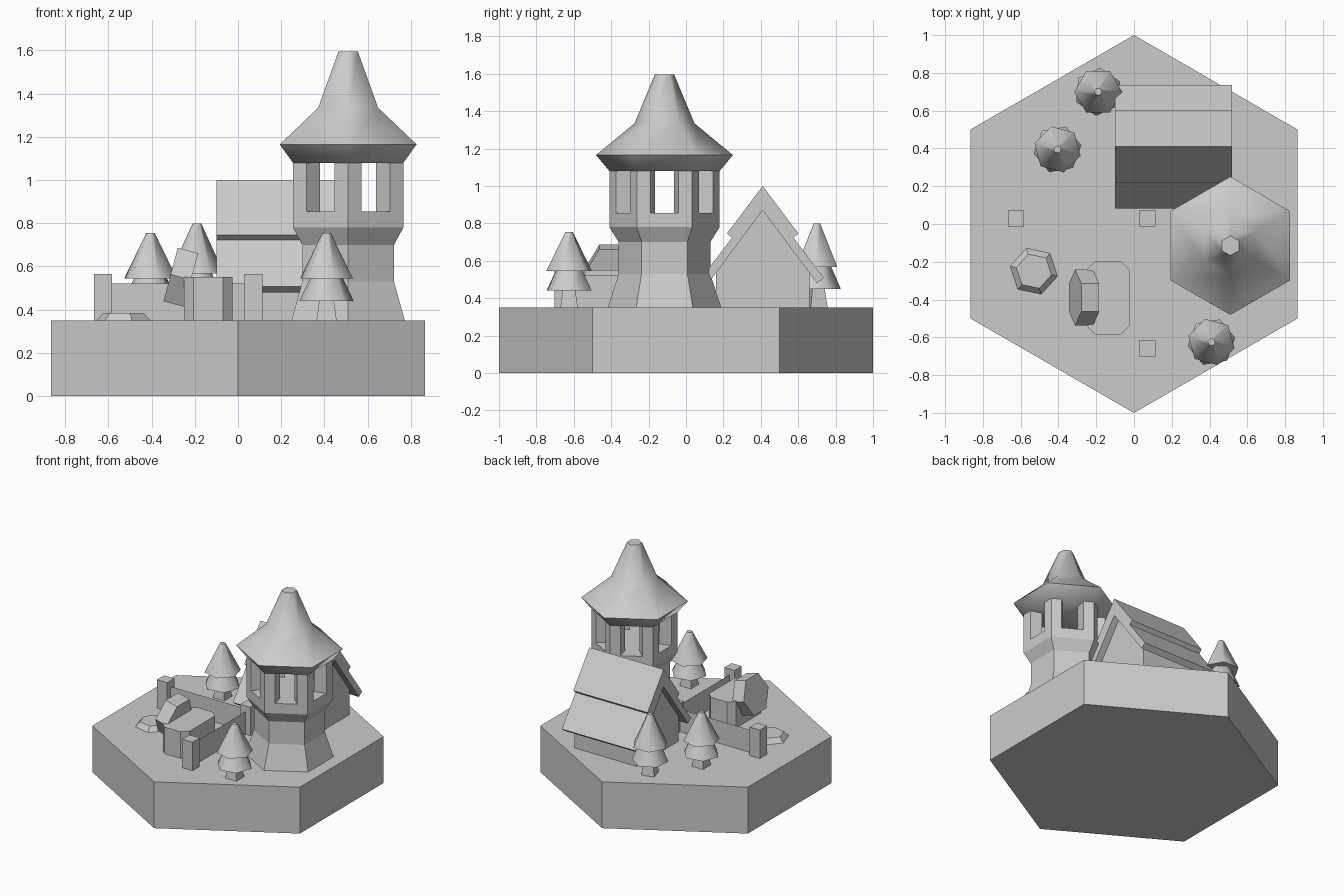
import bpy, bmesh
from math import sin, cos, radians, atan2, pi
from mathutils import Vector

if "Cube" in bpy.data.objects:
    bpy.data.objects.remove(bpy.data.objects["Cube"])


def finish(name, bm, smooth=0):
    bmesh.ops.recalc_face_normals(bm, faces=bm.faces)
    mesh = bpy.data.meshes.new(name)
    bm.to_mesh(mesh)
    bm.free()
    ob = bpy.data.objects.new(name, mesh)
    bpy.context.collection.objects.link(ob)
    if smooth:
        bpy.ops.object.select_all(action='DESELECT')
        ob.select_set(True)
        bpy.context.view_layer.objects.active = ob
        bpy.ops.object.shade_smooth_by_angle(angle=radians(smooth))
    return ob


def lathe(name, profile, x=0, y=0, rot=90, sides=6, smooth=0):
    """Stack of polygon rings (radius, z), capped at both ends."""
    bm = bmesh.new()
    rings = []
    for r, z in profile:
        angles = [radians(rot) + 2 * pi * i / sides for i in range(sides)]
        rings.append([bm.verts.new((x + r * cos(a), y + r * sin(a), z)) for a in angles])
    for a, b in zip(rings, rings[1:]):
        for i in range(sides):
            j = (i + 1) % sides
            bm.faces.new((a[i], a[j], b[j], b[i]))
    bm.faces.new(rings[0])
    bm.faces.new(rings[-1])
    return finish(name, bm, smooth)


def prism(name, points, depth):
    """Extrude a 3D polygon along a vector."""
    bm = bmesh.new()
    face = bm.faces.new([bm.verts.new(p) for p in points])
    out = bmesh.ops.extrude_face_region(bm, geom=[face], use_keep_orig=True)
    new = [v for v in out['geom'] if isinstance(v, bmesh.types.BMVert)]
    bmesh.ops.translate(bm, vec=Vector(depth), verts=new)
    return finish(name, bm)


G = 0.35  # ground level

# Hexagonal ground tile
lathe("ground_tile", [(1, 0), (1, G)])

# Tower: flared shaft, corner posts around an open lookout, two-slope roof
TX, TY, R = 0.51, -0.115, 0.295
lathe("tower_shaft", [(0.303, G), (0.245, 0.53), (0.245, 0.70), (R, 0.78), (R, 0.855)], TX, TY)
for k in range(6):
    a = radians(90 + 60 * k)
    corner = Vector((cos(a), sin(a), 0)) * R
    outer = [corner]
    for s in (-1, 1):
        b = a + s * pi / 3
        outer.append(corner.lerp(Vector((cos(b), sin(b), 0)) * R, 0.245))
    outer = [outer[1], outer[0], outer[2]]
    section = outer + [p * 0.67 for p in reversed(outer)]
    base = Vector((TX, TY, 0.855))
    prism(f"lookout_post_{k}", [base + p for p in section], (0, 0, 0.225))
lathe("tower_roof", [(R, 1.08), (0.366, 1.165), (0.16, 1.335), (0.052, 1.595)], TX, TY, smooth=62)

# House: gabled walls under two overlapping roof layers
HY = 0.41
wall = [(-0.25, G), (0.25, G), (0.25, 0.535), (0, 0.87), (-0.25, 0.535)]
lower = [(0, 0.87), (0.29, 0.48), (0.327, 0.508), (0, 0.942)]
upper = [(0, 0.942), (0.165, 0.723), (0.191, 0.746), (0, 1.0)]
prism("house_walls", [(-0.05, HY + y, z) for y, z in wall], (0.52, 0, 0))
for label, layer in (("lower", lower), ("upper", upper)):
    both = layer[:3] + [layer[3]] + [(-y, z) for y, z in layer[2:0:-1]]
    prism(f"house_roof_{label}", [(-0.10, HY + y, z) for y, z in both], (0.62, 0, 0))

# Fence: square posts and thin panels between them
h = 0.0425
posts = [(-0.625, 0.03), (0.07, 0.03), (0.07, -0.66)]
for i, (x, y) in enumerate(posts):
    sq = [(x - h, y - h, G), (x + h, y - h, G), (x + h, y + h, G), (x - h, y + h, G)]
    prism(f"fence_post_{i}", sq, (0, 0, 0.215))
for i, (p, q) in enumerate(zip(posts, posts[1:])):
    bm = bmesh.new()
    pts = [(*p, G), (*q, G), (*q, 0.52), (*p, 0.52)]
    bm.faces.new([bm.verts.new(c) for c in pts])
    finish(f"fence_panel_{i}", bm)

# Crate with cut corners
cx, cy, w, d, c = -0.1375, -0.39, 0.1125, 0.195, 0.045
quarter = [(w, d - c), (w - c, d)]
pts = quarter + [(-x, y) for x, y in reversed(quarter)]
pts += [(-x, -y) for x, y in pts]
prism("crate", [(cx + x, cy + y, G) for x, y in pts], (0, 0, 0.20))

# Hexagonal lid leaning on the crate
lid = lathe("leaning_lid", [(0.148, -0.049), (0.148, 0.049)])
lid.rotation_euler = (0, pi / 2 + atan2(0.065, 0.245), 0)
# keep two points of the hexagon along y after tilting
lid.location = (-0.2645, -0.39, 0.55)

# Low stone in the grass
lathe("ground_stone", [(0.128, G), (0.095, 0.385)], -0.53, -0.25, rot=108)

# Trees: trunk and two tiers of foliage
trees = [(-0.405, 0.395, 1, 0), (0.41, -0.625, 1, 0), (-0.19, 0.70, 1.11, 15)]
for i, (x, y, s, rot) in enumerate(trees):
    lift = lambda prof: [(r, G + z * s) for r, z in prof]
    lathe(f"tree_{i}_trunk", lift([(0.066, 0), (0.048, 0.09)]), x, y, rot + 45, sides=4)
    lathe(f"tree_{i}_lower", lift([(0.128, 0.09), (0.075, 0.20)]), x, y, rot + 10, smooth=62)
    lathe(f"tree_{i}_upper", lift([(0.126, 0.195), (0.02, 0.405)]), x, y, rot - 15, smooth=62)
